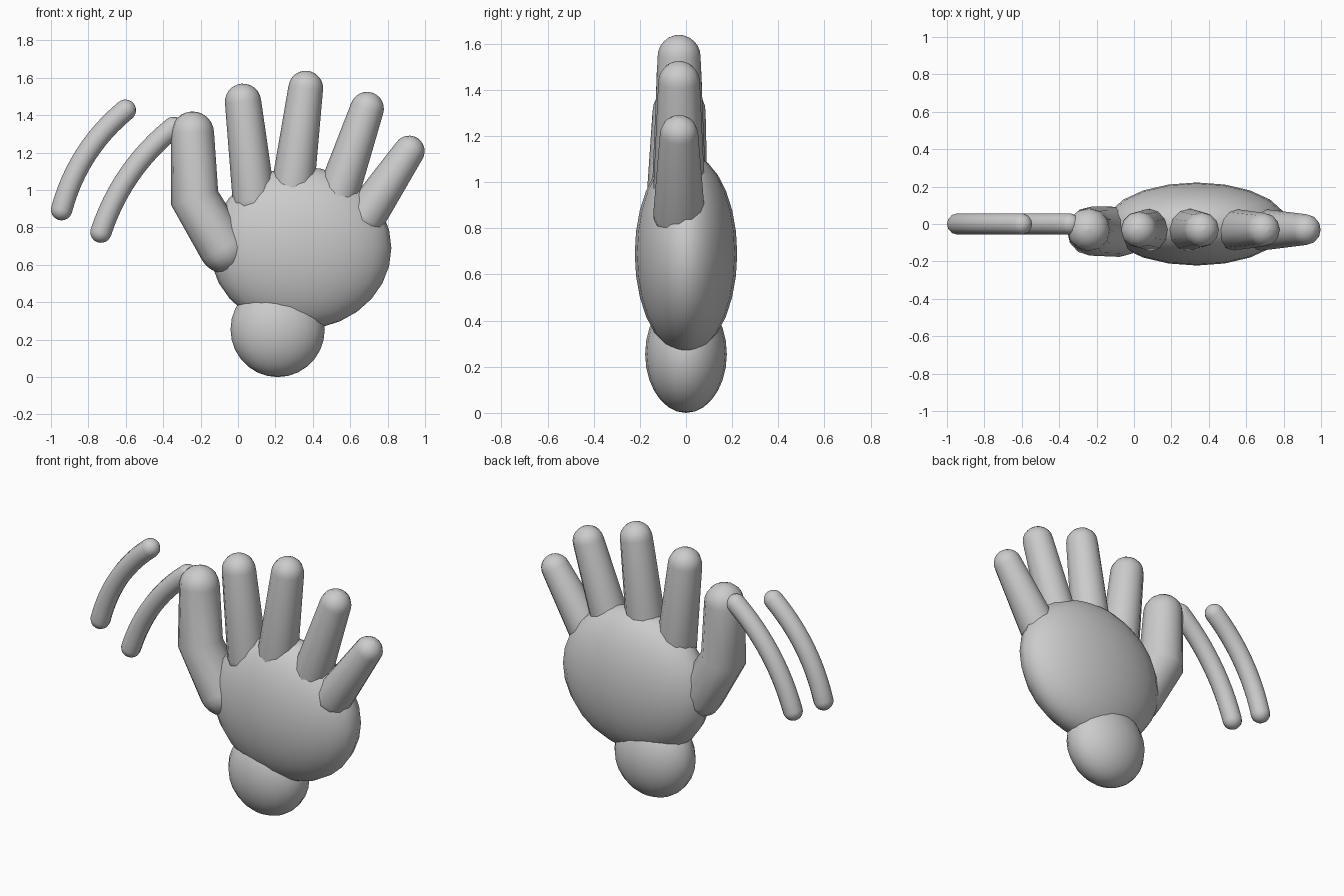
import bpy
from math import sin, cos, pi
from mathutils import Vector

if "Cube" in bpy.data.objects:
    bpy.data.objects.remove(bpy.data.objects["Cube"])


def ellipsoid(name, loc, radii, tilt=0.0):
    bpy.ops.mesh.primitive_uv_sphere_add(segments=20, ring_count=14, location=loc,
                                         rotation=(0, tilt, 0))
    ob = bpy.context.object
    ob.name = name
    ob.scale = radii
    bpy.ops.object.shade_smooth()
    return ob


def capsule(name, path, sides_res=4):
    """Tapered round-ended tube through (x, y, z, radius) points."""
    pts = [(Vector(p[:3]), p[3]) for p in path]

    def cap(end, nxt):
        # rows from the pole inward to the full radius
        (c, r), d = end, (end[0] - nxt[0]).normalized()
        return [(c + d * r * cos(a), max(r * sin(a), 0.002))
                for a in (i * pi / 12 for i in range(6))]

    rows = cap(pts[0], pts[1]) + pts + cap(pts[-1], pts[-2])[::-1]
    cu = bpy.data.curves.new(name, 'CURVE')
    cu.dimensions = '3D'
    cu.bevel_depth = 1.0
    cu.bevel_resolution = sides_res
    cu.use_fill_caps = True
    sp = cu.splines.new('POLY')
    sp.points.add(len(rows) - 1)
    for p, (co, r) in zip(sp.points, rows):
        p.co = (*co, 1)
        p.radius = r
    ob = bpy.data.objects.new(name, cu)
    bpy.context.collection.objects.link(ob)
    bpy.ops.object.select_all(action='DESELECT')
    ob.select_set(True)
    bpy.context.view_layer.objects.active = ob
    bpy.ops.object.convert(target='MESH')
    bpy.ops.object.shade_smooth_by_angle(angle=pi / 4)
    return bpy.context.object


# Palm and wrist
ellipsoid("palm", (0.335, 0, 0.69), (0.485, 0.222, 0.435))
ellipsoid("wrist", (0.212, 0, 0.255), (0.252, 0.177, 0.255))

# Fingers: base (x, z, radius) buried in the palm, then tip
fingers = {
    "index_finger": ((0.085, 0.95, 0.114), (0.027, 1.472, 0.097)),
    "middle_finger": ((0.29, 0.99, 0.116), (0.362, 1.545, 0.093)),
    "ring_finger": ((0.515, 0.92, 0.114), (0.69, 1.435, 0.09)),
    "little_finger": ((0.68, 0.86, 0.112), (0.915, 1.208, 0.083)),
}
for name, ((bx, bz, br), (tx, tz, tr)) in fingers.items():
    capsule(name, [(bx, -0.03, bz, br), (tx, -0.03, tz, tr)])

# Thumb, bent at the knuckle
capsule("thumb", [(-0.075, -0.042, 0.69, 0.134),
                  (-0.232, -0.038, 0.957, 0.131),
                  (-0.243, -0.03, 1.305, 0.115)])


# Waving motion arcs
def motion_arc(name, start, end, bulge=0.05, r=0.057):
    a, b = Vector(start), Vector(end)
    d = (b - a).normalized()
    n = Vector((-d.y, d.x))
    path = []
    for i in range(13):
        t = i / 12
        p = a.lerp(b, t) + n * bulge * 4 * t * (1 - t)
        path.append((p.x, 0, p.y, r))
    return capsule(name, path)


motion_arc("outer_motion_arc", (-0.943, 0.895), (-0.602, 1.427))
motion_arc("inner_motion_arc", (-0.733, 0.775), (-0.345, 1.335))
